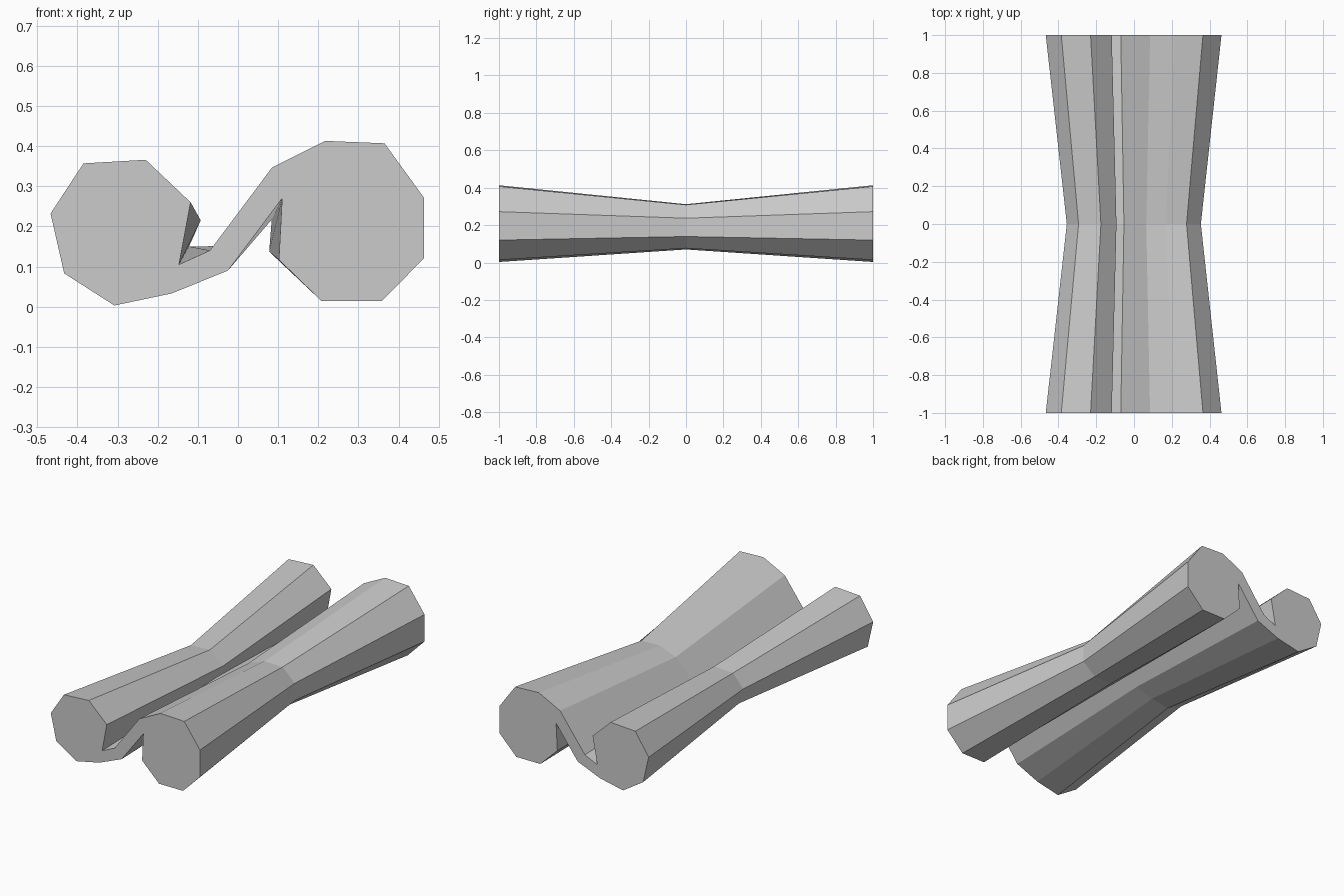
import bpy, bmesh

if "Cube" in bpy.data.objects:
    bpy.data.objects.remove(bpy.data.objects["Cube"])

# S-shaped scroll outline at the ends (x, z), running round the shape
end = [(-0.385, 0.357), (-0.467, 0.232), (-0.433, 0.083), (-0.308, 0.003),
       (-0.165, 0.033), (-0.025, 0.09), (0.11, 0.27), (0.102, 0.117),
       (0.208, 0.014), (0.358, 0.014), (0.463, 0.12), (0.463, 0.272),
       (0.365, 0.407), (0.217, 0.413), (0.085, 0.347), (-0.07, 0.14),
       (-0.147, 0.105), (-0.118, 0.26), (-0.23, 0.366)]

# Pinched waist: the same outline, narrowed, with small corrections in the folds
waist = [(x * 0.762, 0.07 + 0.59 * (z - 0.003)) for x, z in end]
waist[6] = (0.084, 0.217)
waist[11] = (0.354, 0.237)
waist[16] = (-0.122, 0.15)
waist[17] = (-0.093, 0.215)

# Loft end - waist - end and cap both ends
bm = bmesh.new()
rings = [[bm.verts.new((x, y, z)) for x, z in outline]
         for y, outline in ((-1, end), (0, waist), (1, end))]
n = len(end)
for a, b in zip(rings, rings[1:]):
    for i in range(n):
        j = (i + 1) % n
        bm.faces.new((a[i], a[j], b[j], b[i]))
bm.faces.new(rings[0])
bm.faces.new(rings[2])
bmesh.ops.recalc_face_normals(bm, faces=bm.faces)

mesh = bpy.data.meshes.new("double_scroll")
bm.to_mesh(mesh)
bm.free()
bpy.context.collection.objects.link(bpy.data.objects.new("double_scroll", mesh))
